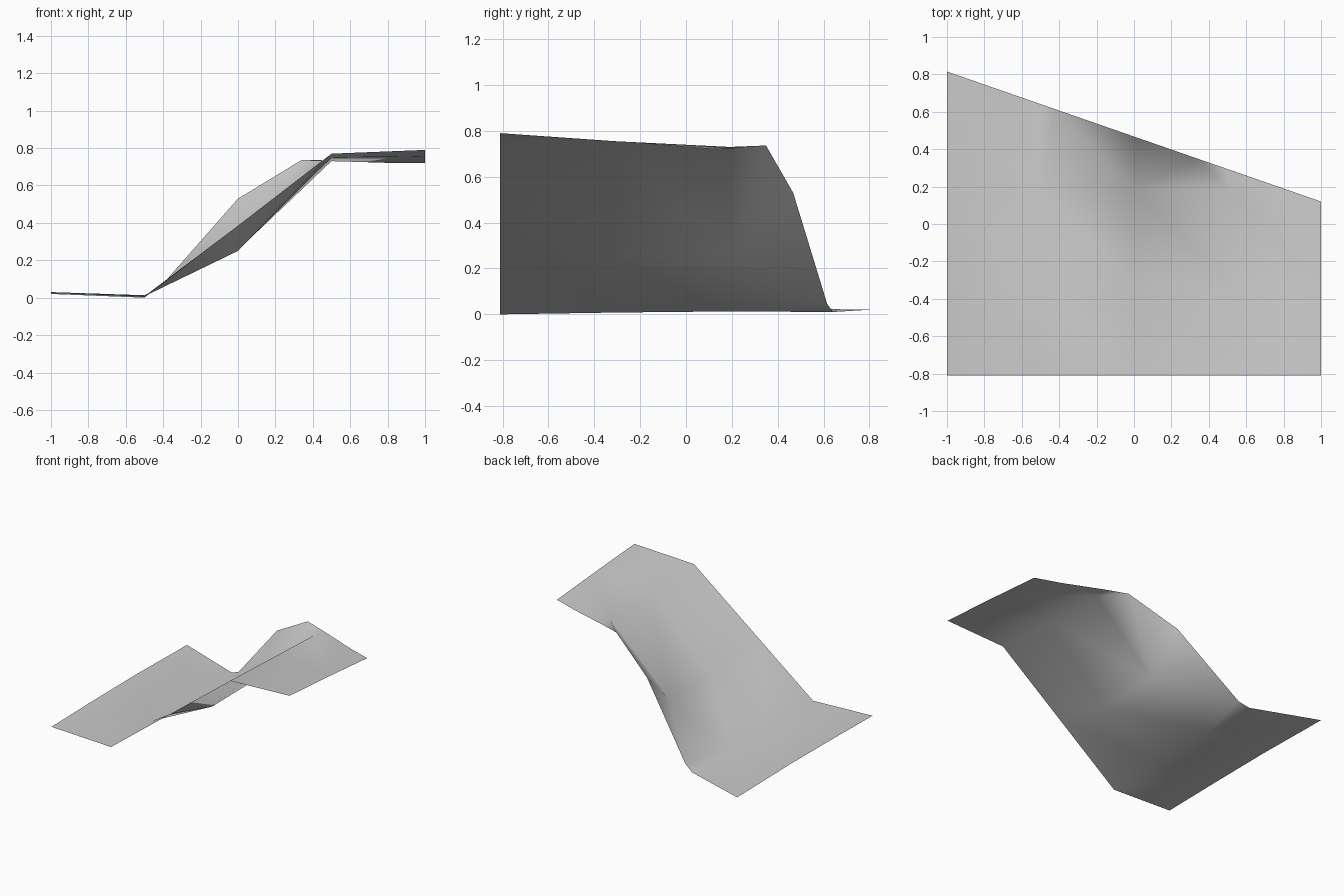
import bpy, bmesh

if "Cube" in bpy.data.objects:
    bpy.data.objects.remove(bpy.data.objects["Cube"])

# Terrain heights: rows run front to back, columns left to right
ROWS = [-0.81, -0.31, 0.19, 0.69, 1.19]
COLS = [-1.0, -0.5, 0.0, 0.5, 1.0]
HEIGHTS = [
    [0.02, 0.0, 0.385, 0.77, 0.79],
    [0.027, 0.008, 0.25, 0.75, 0.755],
    [0.03, 0.013, 0.255, 0.73, 0.715],
    [0.022, 0.01, 0.75, 0.75, 0.72],
    [0.018, 0.01, 0.75, 0.75, 0.72],
]

# Sloping sheet, split along the left-back to right-front diagonals
bm = bmesh.new()
grid = [[bm.verts.new((x, y, z)) for x, z in zip(COLS, row)]
        for y, row in zip(ROWS, HEIGHTS)]
for j in range(len(ROWS) - 1):
    for i in range(len(COLS) - 1):
        a, b = grid[j][i], grid[j][i + 1]
        c, d = grid[j + 1][i + 1], grid[j + 1][i]
        bm.faces.new((a, b, d))
        bm.faces.new((b, c, d))

# Trim the back edge at a slant
bmesh.ops.bisect_plane(bm, geom=bm.verts[:] + bm.edges[:] + bm.faces[:],
                       plane_co=(0, 0.4675, 0), plane_no=(0.3475, 1, 0),
                       clear_outer=True)
for f in bm.faces:
    f.smooth = True
mesh = bpy.data.meshes.new("ground_slope")
bm.to_mesh(mesh)
bm.free()

slope = bpy.data.objects.new("ground_slope", mesh)
bpy.context.collection.objects.link(slope)

# Plain grey surface
grey = bpy.data.materials.new("light_grey")
grey.diffuse_color = (0.6, 0.6, 0.6, 1)
grey.use_nodes = True
grey.node_tree.nodes["Principled BSDF"].inputs["Base Color"].default_value = grey.diffuse_color
mesh.materials.append(grey)
